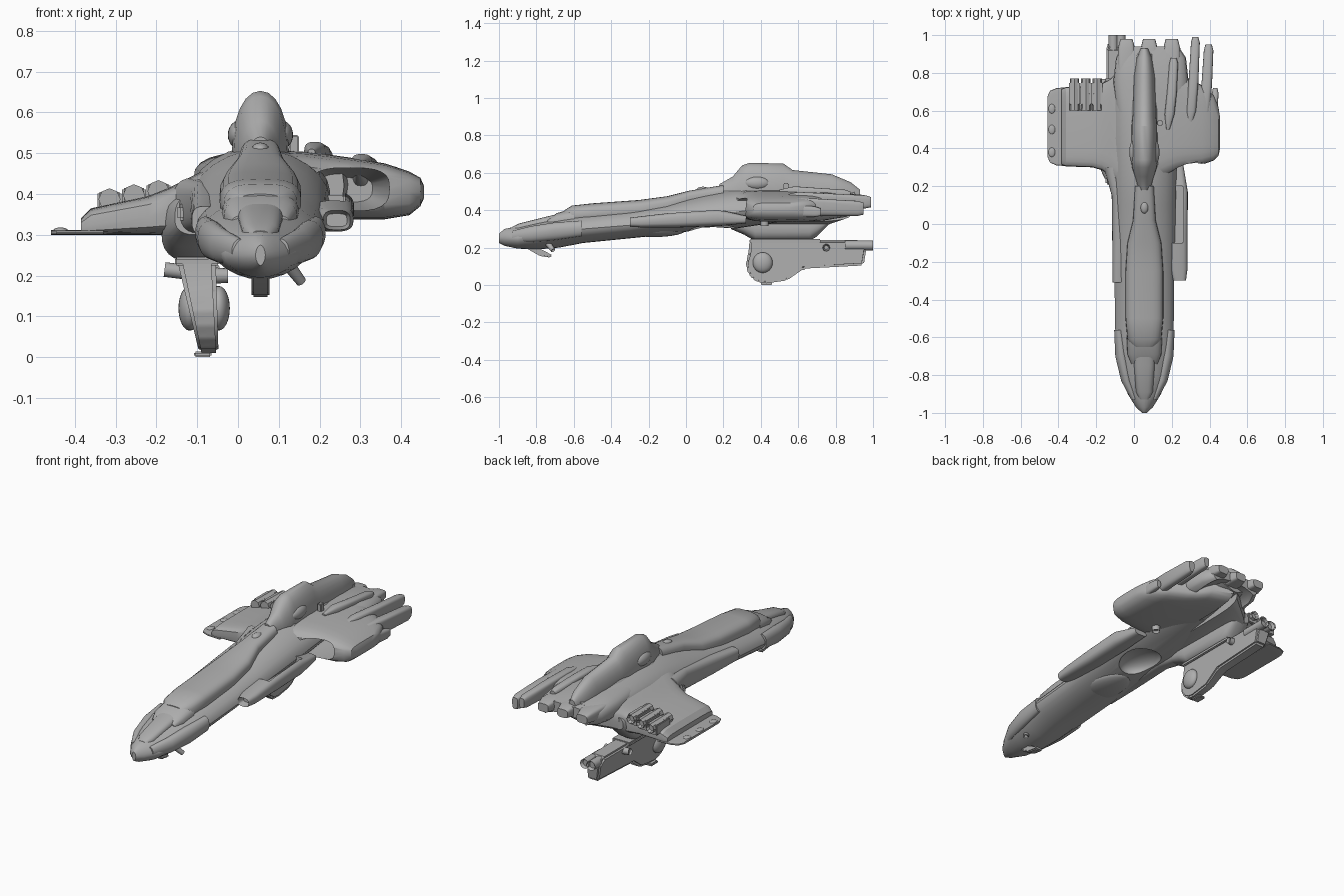
import bpy, bmesh, math
from mathutils import Vector, Matrix

if "Cube" in bpy.data.objects:
    bpy.data.objects.remove(bpy.data.objects["Cube"], do_unlink=True)
grey = bpy.data.materials.new("hull_grey")
grey.use_nodes = True
grey.diffuse_color = (0.42, 0.42, 0.42, 1)
grey.node_tree.nodes["Principled BSDF"].inputs["Base Color"].default_value = grey.diffuse_color
CX = 0.055  # centre line of the hull

def shade(obj):
    bpy.ops.object.select_all(action='DESELECT')
    obj.select_set(True)
    bpy.context.view_layer.objects.active = obj
    bpy.ops.object.shade_smooth_by_angle(angle=math.radians(32))

def finish(name, bm):
    """Turn a bmesh into a shaded object."""
    bmesh.ops.recalc_face_normals(bm, faces=bm.faces)
    mesh = bpy.data.meshes.new(name)
    bm.to_mesh(mesh)
    bm.free()
    mesh.materials.append(grey)
    obj = bpy.data.objects.new(name, mesh)
    bpy.context.collection.objects.link(obj)
    shade(obj)
    return obj

def carve(target, cutter):
    """Cut a hollow out of the target."""
    cut = target.modifiers.new("hollow", 'BOOLEAN')
    cut.object, cut.solver = cutter, 'EXACT'
    shade(target)
    bpy.ops.object.modifier_apply(modifier=cut.name)
    bpy.data.objects.remove(cutter, do_unlink=True)
    shade(target)

def spow(value, power):
    return math.copysign(abs(value) ** (2 / power), value)

def loft(name, stations, axis='y', power=2.4, sides=24, mouth=0):
    """Skin through sections (position, centre, half width, bottom, middle, top)."""
    bm = bmesh.new()
    rings = []
    for pos, centre, half, low, mid, high in stations:
        ring = []
        for i in range(sides):
            a = math.tau * i / sides
            u = centre + half * spow(math.cos(a), power)
            s = spow(math.sin(a), power)
            z = mid + s * ((high - mid) if s > 0 else (mid - low))
            ring.append(bm.verts.new((u, pos, z) if axis == 'y' else (pos, u, z)))
        rings.append(ring)
    for one, two in zip(rings, rings[1:]):
        for i in range(sides):
            j = (i + 1) % sides
            bm.faces.new((one[i], one[j], two[j], two[i]))
    front = bm.faces.new(rings[0])
    bm.faces.new(rings[-1])
    bmesh.ops.recalc_face_normals(bm, faces=bm.faces)
    if mouth:  # hollow first end
        bmesh.ops.inset_region(bm, faces=[front], thickness=mouth)
        bmesh.ops.translate(bm, verts=front.verts, vec=(0, mouth * 5, 0))
    return finish(name, bm)

def prism(name, outline, x0, x1, bevel=0.008):
    """Extrude a side outline of (y, z) points across x."""
    bm = bmesh.new()
    face = bm.faces.new([bm.verts.new((x0, y, z)) for y, z in outline])
    extra = bmesh.ops.extrude_face_region(bm, geom=[face])['geom']
    moved = [v for v in extra if isinstance(v, bmesh.types.BMVert)]
    bmesh.ops.translate(bm, verts=moved, vec=(x1 - x0, 0, 0))
    bmesh.ops.bevel(bm, geom=bm.edges[:], offset=bevel, segments=2, affect='EDGES')
    return finish(name, bm)

def box(name, x0, x1, y0, y1, z0, z1, bevel=0.004):
    return prism(name, [(y0, z0), (y1, z0), (y1, z1), (y0, z1)], x0, x1, bevel)

def ellipsoid(name, centre, radii):
    bm = bmesh.new()
    place = Matrix.Translation(centre) @ Matrix.Diagonal((*radii, 1))
    bmesh.ops.create_uvsphere(bm, u_segments=24, v_segments=12, radius=1, matrix=place)
    return finish(name, bm)

def barrel(name, start, end, radius, tip=1.0, sides=16):
    start, end = Vector(start), Vector(end)
    span = end - start
    place = Matrix.Translation((start + end) / 2) @ span.to_track_quat('Z', 'Y').to_matrix().to_4x4()
    bm = bmesh.new()
    bmesh.ops.create_cone(bm, cap_ends=True, segments=sides, radius1=radius, radius2=radius * tip,
                          depth=span.length, matrix=place)
    caps = [f for f in bm.faces if len(f.verts) > 4]
    muzzle = max(caps, key=lambda f: f.calc_center_median().dot(span))
    bmesh.ops.inset_region(bm, faces=[muzzle], thickness=radius * 0.3)
    bmesh.ops.translate(bm, verts=muzzle.verts, vec=-span.normalized() * radius * 0.6)
    return finish(name, bm)

def spine(name, rows, power):
    """Loft along the centre line."""
    return loft(name, [(y, CX, *rest) for y, *rest in rows], power=power)

# Main hull, from pointed nose to broad tail, with a hollow in the belly
hull = spine("hull", [
    (-1, .012, .225, .25, .275), (-.97, .045, .21, .25, .3), (-.9, .088, .195, .25, .315),
    (-.8, .125, .19, .275, .335), (-.68, .145, .2, .295, .36), (-.55, .155, .225, .3, .385),
    (-.3, .158, .25, .32, .41), (-.1, .162, .27, .35, .44), (.1, .165, .3, .37, .485),
    (.25, .17, .3, .39, .51), (.45, .17, .33, .41, .52), (.7, .16, .37, .43, .51),
    (.9, .12, .41, .45, .49)], 1.8)
carve(hull, ellipsoid("belly_cutter", (.075, .14, .3), (.1, .13, .06)))
# Broad tail deck with a concave underside and teeth
deck = loft("tail_deck", [
    (.5, .09, .17, .35, .42, .5), (.75, .09, .2, .36, .43, .505),
    (.88, .09, .185, .37, .43, .49), (.94, .085, .15, .385, .435, .48)], power=3)
carve(deck, ellipsoid("deck_cutter", (.09, .88, .355), (.16, .28, .075)))
for x in (-.04, .08, .2):
    loft("tail_tooth", [(.78, x, .045, .42, .45, .48), (.93, x, .045, .42, .45, .485),
                        (.98, x, .032, .425, .45, .47)], power=4)
# Raised dorsal spine behind the cockpit
spine("dorsal_spine", [
    (-.65, .06, .33, .36, .4), (-.61, .09, .33, .37, .425), (-.5, .1, .33, .38, .437),
    (-.25, .1, .35, .4, .455), (-.1, .09, .36, .42, .475), (.02, .06, .4, .46, .505),
    (.2, .05, .42, .48, .535)], 3)
# Cockpit bubble and hood
spine("cockpit", [(-.93, .025, .26, .28, .31), (-.89, .045, .26, .3, .33),
                  (-.75, .055, .27, .33, .365), (-.62, .06, .28, .35, .395)], 3)
spine("cockpit_hood", [(-.74, .07, .28, .33, .35), (-.69, .09, .28, .34, .385),
                       (-.6, .095, .29, .34, .41)], 3)
# Armour cheeks and tower bulges along both sides
for label, side in (("left", 1), ("right", -1)):
    rows = [(-.93, .05, .02, .23, .26, .29), (-.83, .095, .028, .23, .275, .315),
            (-.7, .12, .034, .24, .295, .335), (-.56, .135, .025, .26, .305, .345)]
    loft(label + "_cheek", [(y, CX + side * x, *rest) for y, x, *rest in rows], power=2)
    ellipsoid(label + "_tower_bulge", (CX + side * .05, .38, .545), (.03, .07, .036))
# Tail tower, wide at its foot and narrow on top
spine("tail_tower", [
    (.18, .03, .44, .48, .54), (.25, .05, .44, .48, .58), (.3, .066, .44, .49, .64),
    (.34, .07, .44, .5, .653), (.52, .068, .44, .5, .65), (.57, .063, .44, .49, .615),
    (.78, .056, .44, .48, .592), (.88, .04, .44, .47, .55), (.93, .02, .44, .47, .51)], 2.1)
spine("tower_skirt", [(.16, .06, .4, .44, .51), (.32, .1, .4, .44, .54), (.6, .1, .4, .44, .54),
                      (.9, .06, .4, .44, .51)], 1.7)
ellipsoid("dorsal_sensor", (CX, .09, .508), (.022, .035, .018))
box("tower_knob", .125, .15, .52, .55, .49, .545)
# Flat right wing with its thin outer plate and bolts
loft("right_wing", [
    (.03, .53, .36, .34, .43, .505), (-.09, .51, .29, .315, .39, .455), (-.13, .51, .255, .3, .37, .435),
    (-.17, .515, .23, .3, .355, .415), (-.22, .515, .215, .3, .345, .395),
    (-.36, .515, .21, .3, .325, .365), (-.385, .515, .2, .3, .315, .34)], axis='x', power=5)
rows = ((-.33, .21), (-.41, .205), (-.445, .19), (-.458, .16))
loft("right_wing_plate", [(x, .515, half, .3, .306, .312) for x, half in rows], axis='x', power=6)
for y in (.38, .5, .61):
    ellipsoid("plate_bolt", (-.435, y, .311), (.018, .025, .007))
# Three stubby guns on the right wing
for i in range(3):
    x, z = -.195 - .06 * i, .407 - .01 * i
    barrel("wing_gun", (x, .6, z), (x, .77, z), .027, .9, 8)
    box("wing_gun_cradle", x - .029, x + .029, .63, .75, z - .04, z + .018)
# Rounded left wing with a hollow scoop in its leading edge
wing = loft("left_wing", [
    (.06, .55, .35, .35, .43, .51), (.17, .56, .3, .345, .43, .503), (.22, .55, .265, .34, .42, .497),
    (.27, .54, .24, .338, .41, .49), (.36, .525, .21, .338, .41, .475), (.42, .51, .175, .348, .405, .455),
    (.447, .49, .13, .37, .405, .44), (.456, .48, .08, .39, .405, .42)], axis='x', power=4)
carve(wing, loft("scoop_cutter", [(.1, .275, .1, .355, .415, .468), (.4, .275, .095, .36, .415, .463),
                                  (.58, .27, .06, .38, .415, .44)], power=3))
# Long feather blades on the left wing
for x, y0, y1, z, wide, deep in ((.2, .5, .88, .5, .026, .045), (.315, .52, .99, .47, .026, .06),
                                 (.385, .52, .95, .44, .028, .07), (.42, .45, .72, .41, .02, .045)):
    loft("wing_blade", [
        (y0, x - .02, wide / 3, z - .02, z, z + .01), (y0 + .08, x - .012, wide, z - deep, z, z + .028),
        ((y0 + y1) / 2, x, wide, z - deep, z, z + .02),
        (y1 - .03, x + .01, wide * .9, z - deep, z - .02, z + .01),
        (y1, x + .01, wide * .6, z - deep * .9, z - .02, z)], power=3)
# Left engine with open intake and a channel on top, and the slim right sponson
engine = loft("left_engine", [
    (-.3, .242, .033, .312, .335, .36), (-.24, .237, .046, .308, .338, .368),
    (-.05, .232, .052, .308, .35, .39), (.17, .23, .055, .315, .36, .405),
    (.32, .22, .04, .33, .35, .37)], power=3, mouth=.008)
carve(engine, box("channel_cutter", .19, .262, -.1, .2, .355, .45))
loft("right_sponson", [
    (-.31, -.08, .033, .3, .335, .37), (-.1, -.07, .045, .3, .35, .4),
    (.15, -.07, .048, .31, .37, .43), (.3, -.1, .06, .3, .37, .44)], power=3)
box("shoulder_box", -.15, -.1, .21, .28, .335, .375, .008)
# Pylon that carries the lower pod
loft("pod_pylon", [
    (.24, -.1, .055, .3, .34, .4), (.31, -.112, .075, .27, .33, .4), (.37, -.112, .076, .235, .31, .4),
    (.66, -.11, .07, .235, .31, .4), (.7, -.108, .066, .26, .32, .4), (.77, -.1, .05, .33, .36, .4)], power=2.6)
# Lower pod: round front, deep keel, straight tail, narrowing downwards
turns = [math.radians(d) for d in range(150, 271, 20)]
outline = [(.42 + .1 * math.cos(a), .113 + .105 * math.sin(a)) for a in turns]
outline += [(.54, .025), (.63, .088), (.95, .105), (.965, .2), (.93, .24), (.34, .24)]
pod = prism("lower_pod", outline, -.05, .05, .012)
for v in pod.data.vertices:
    t = v.co.z / .24
    v.co.x = v.co.x * (.45 + .5 * t) - .07 - .032 * t
for x in (-.118, -.048):
    ellipsoid("pod_disc", (x, .41, .12), (.028, .053, .055))
box("pod_rail", -.155, -.045, .34, .72, .225, .245)
box("pod_foot", -.108, -.065, .4, .46, 0, .014)
barrel("pod_stub", (-.1, .75, .205), (-.18, .75, .215), .018)
barrel("pod_sensor", (-.09, .75, .2), (-.025, .75, .2), .022, .8)
for x in (-.11, -.07):
    barrel("pod_gun", (x, .85, .212), (x, 1, .212), .026)
# Chin blade and belly fittings
blade = [(-.86, .2), (-.79, .2), (-.715, .16), (-.725, .147), (-.78, .155)]
prism("chin_blade", blade, CX - .022, CX + .022, .005)
barrel("chin_antenna", (.125, -.74, .225), (.155, -.71, .185), .016, .8)
ellipsoid("belly_fairing", (CX, -.17, .295), (.1, .17, .038))
barrel("belly_fitting", (.2, .42, .36), (.2, .42, .315), .022)
